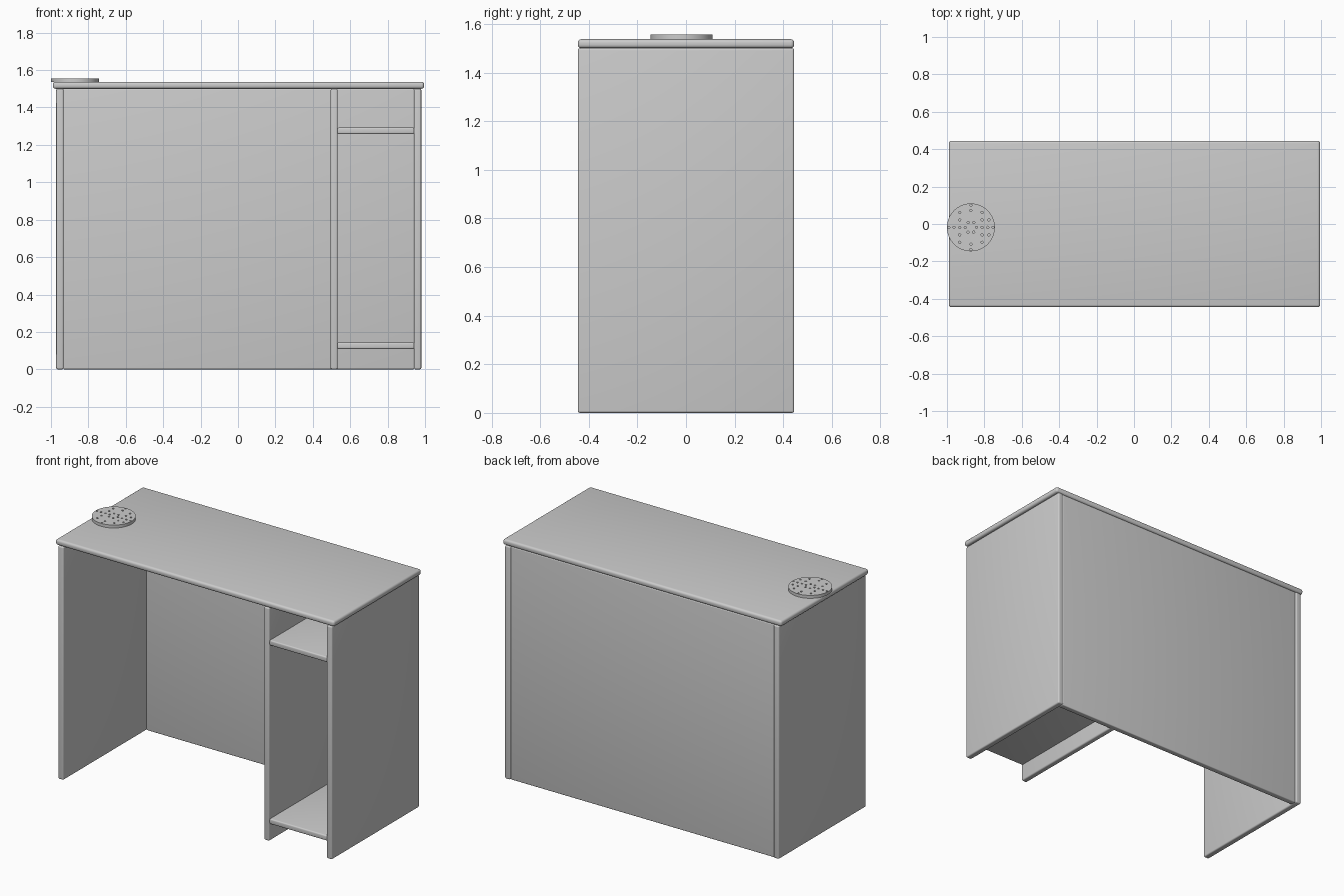
import bpy, bmesh, math
from mathutils import Matrix

if "Cube" in bpy.data.objects:
    bpy.data.objects.remove(bpy.data.objects["Cube"], do_unlink=True)

# One plain grey for everything
GREY = (0.6, 0.6, 0.6, 1)
grey = bpy.data.materials.new("plain grey")
grey.use_nodes = True
grey.diffuse_color = GREY
grey.node_tree.nodes["Principled BSDF"].inputs["Base Color"].default_value = GREY


def finish(name, bm):
    mesh = bpy.data.meshes.new(name)
    bm.to_mesh(mesh)
    bm.free()
    mesh.materials.append(grey)
    obj = bpy.data.objects.new(name, mesh)
    bpy.context.collection.objects.link(obj)
    return obj


def activate(obj):
    bpy.ops.object.select_all(action='DESELECT')
    obj.select_set(True)
    bpy.context.view_layer.objects.active = obj


def board(name, xs, ys, zs, radius):
    """Rectangular board with rounded edges."""
    bm = bmesh.new()
    bmesh.ops.create_cube(bm, size=1)
    for v in bm.verts:
        for axis, (lo, hi) in enumerate((xs, ys, zs)):
            v.co[axis] = hi if v.co[axis] > 0 else lo
    bmesh.ops.bevel(bm, geom=bm.edges[:], offset=radius, segments=4,
                    profile=0.5, affect='EDGES')
    obj = finish(name, bm)
    activate(obj)
    bpy.ops.object.shade_smooth_by_angle(angle=math.radians(35))
    return obj


def add_cylinder(bm, x, y, z, radius, depth, sides):
    bmesh.ops.create_cone(bm, cap_ends=True, segments=sides, radius1=radius,
                          radius2=radius, depth=depth,
                          matrix=Matrix.Translation((x, y, z)))


DEPTH = (-0.445, 0.445)
UNDER = 1.5

# Desk top
board("desk_top", (-0.99, 0.995), DEPTH, (UNDER, 1.537), 0.014)

# Upright panels
for name, xs in (("right_side_panel", (-0.972, -0.932)),
                 ("divider_panel", (0.495, 0.533)),
                 ("left_side_panel", (0.94, 0.98))):
    back = 0.415 if name == "divider_panel" else DEPTH[1]
    board(name, xs, (DEPTH[0], back), (0, UNDER), 0.009)

# Back panel between the sides
board("back_panel", (-0.934, 0.942), (0.4, 0.438), (0, UNDER), 0.006)

# Cupboard shelves
for name, top in (("upper_shelf", 1.292), ("lower_shelf", 0.143)):
    board(name, (0.53, 0.943), (-0.44, 0.41), (top - 0.034, top), 0.008)

# Round perforated disc standing on the desk top
CX, CY, TOP = -0.872, -0.018, 1.556
bm = bmesh.new()
add_cylinder(bm, CX, CY, 1.546, 0.128, 0.02, 64)
disc = finish("perforated_disc", bm)

# Hole positions: a cross, a few columns and a small centre ring
holes = [(s * r, 0) for s in (-1, 1) for r in (0.06, 0.09, 0.118)]
holes += [(0, s * r) for s in (-1, 1) for r in (0.09, 0.118)]
holes += [(sx * 0.06, sy * r) for sx in (-1, 1) for sy in (-1, 1) for r in (0.04, 0.08)]
holes += [(0.096, -0.04), (0.096, 0.04)]
holes += [(0.03 * math.cos(a * math.tau / 6), 0.03 * math.sin(a * math.tau / 6))
          for a in range(6)]

bm = bmesh.new()
for x, y in holes:
    add_cylinder(bm, CX + x, CY + y, TOP, 0.006, 0.02, 12)
cutter = finish("hole_cutter", bm)
cutter.hide_render = True

cut = disc.modifiers.new("holes", 'BOOLEAN')
cut.operation = 'DIFFERENCE'
cut.solver = 'EXACT'
cut.object = cutter
activate(disc)
bpy.ops.object.modifier_apply(modifier=cut.name)
bpy.data.objects.remove(cutter, do_unlink=True)
bpy.ops.object.shade_smooth_by_angle(angle=math.radians(35))
